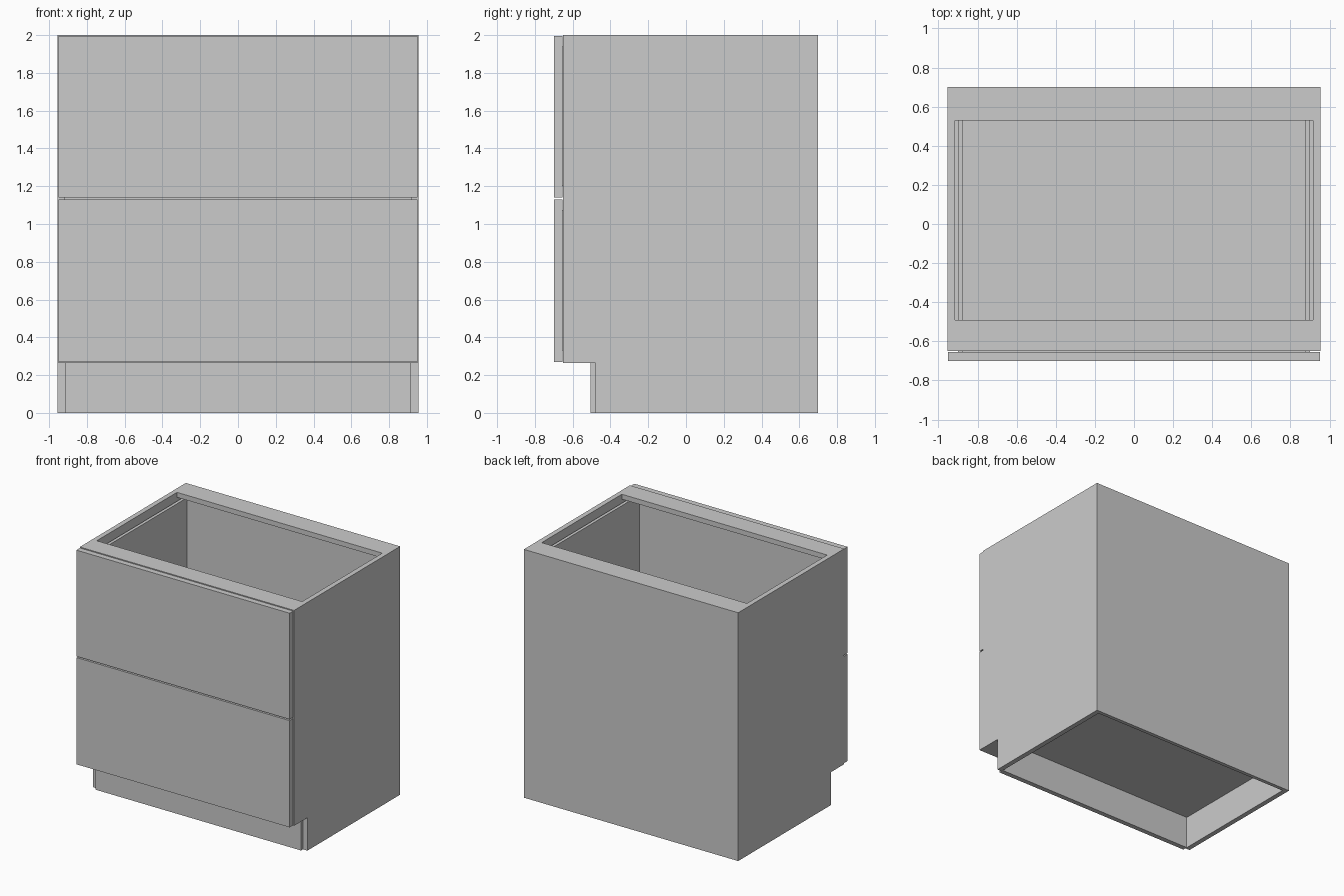
import bpy
import bmesh

if "Cube" in bpy.data.objects:
    bpy.data.objects.remove(bpy.data.objects["Cube"])

W = 0.955      # half width of the cabinet
IN = 0.915     # half width between the side panels
KICK = 0.265   # plinth height


def box(bm, x, y, z):
    """Add a box spanning the given (min, max) ranges."""
    verts = bmesh.ops.create_cube(bm, size=1)["verts"]
    for v in verts:
        for i, (lo, hi) in enumerate((x, y, z)):
            v.co[i] = hi if v.co[i] > 0 else lo


def part(name, *boxes):
    """Make one object from one or more boxes."""
    mesh = bpy.data.meshes.new(name)
    bm = bmesh.new()
    for b in boxes:
        box(bm, *b)
    bm.to_mesh(mesh)
    bm.free()
    obj = bpy.data.objects.new(name, mesh)
    bpy.context.collection.objects.link(obj)
    return obj


# Side panels and the recessed plinth sides below them
for label, x in (("left", (-W, -IN)), ("right", (IN, W))):
    part(label + "_side_panel", (x, (-0.65, 0.70), (KICK, 2.0)))
    part(label + "_plinth_side", (x, (-0.48, 0.70), (0, KICK)))

# Carcass: back, bottom and the two top rails
inner = (-IN, IN)
part("back_panel", (inner, (0.67, 0.70), (0, 1.96)))
part("bottom_panel", (inner, (-0.65, 0.67), (KICK, KICK + 0.04)))
part("front_top_rail", (inner, (-0.65, -0.49), (1.96, 2.0)))
part("back_top_rail", (inner, (0.53, 0.70), (1.96, 2.0)))

# Kick board stands slightly proud of the plinth sides
part("kick_board", (inner, (-0.505, -0.465), (0, KICK)))

# Two drawers: a front slab and an open box behind it
for label, z0, z1 in (("lower", 0.27, 1.13), ("upper", 1.14, 1.995)):
    part(label + "_drawer_front", ((-0.95, 0.95), (-0.70, -0.655), (z0, z1)))
    bottom, top = z0 + 0.06, z1 - 0.055
    part(label + "_drawer_box",
         ((-0.90, -0.875), (-0.655, 0.625), (bottom, top)),
         ((0.875, 0.90), (-0.655, 0.625), (bottom, top)),
         ((-0.875, 0.875), (0.60, 0.625), (bottom, top)),
         ((-0.875, 0.875), (-0.655, 0.60), (bottom, bottom + 0.025)))
